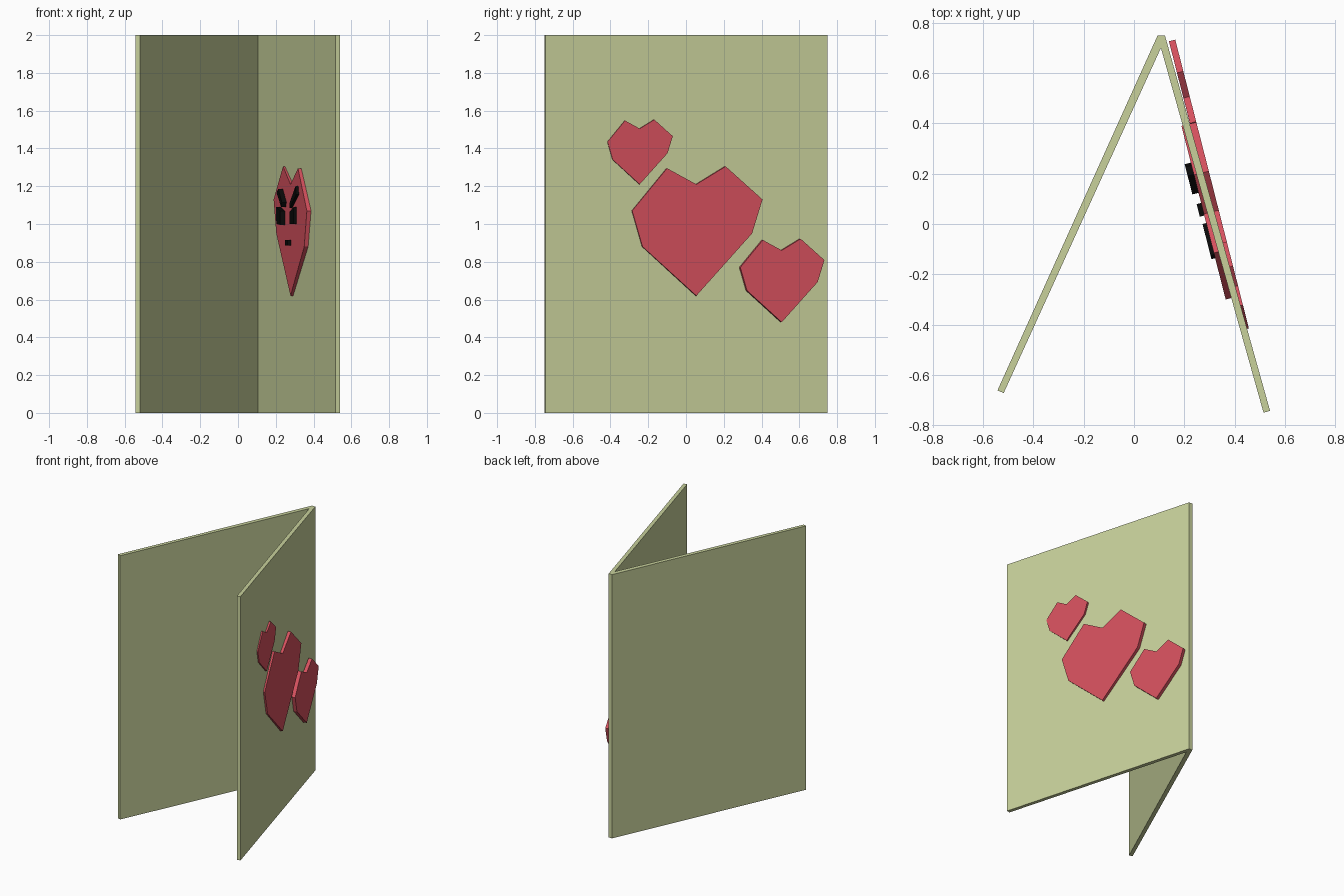
import bpy, bmesh
from mathutils import Vector

if "Cube" in bpy.data.objects:
    bpy.data.objects.remove(bpy.data.objects["Cube"])


def material(name, color):
    m = bpy.data.materials.new(name)
    m.diffuse_color = (*color, 1)
    m.use_nodes = True
    m.node_tree.nodes["Principled BSDF"].inputs["Base Color"].default_value = m.diffuse_color
    return m


GREEN = material("card_green", (0.58, 0.64, 0.33))
RED = material("heart_red", (0.66, 0.08, 0.11))
BLACK = material("face_black", (0.003, 0.003, 0.003))


def prism(name, points, offset, mat):
    """Extrude a flat outline of 3D points along an offset vector."""
    bm = bmesh.new()
    face = bm.faces.new([bm.verts.new(p) for p in points])
    ext = bmesh.ops.extrude_face_region(bm, geom=[face], use_keep_orig=True)
    verts = [v for v in ext["geom"] if isinstance(v, bmesh.types.BMVert)]
    bmesh.ops.translate(bm, vec=offset, verts=verts)
    bmesh.ops.recalc_face_normals(bm, faces=bm.faces)
    mesh = bpy.data.meshes.new(name)
    bm.to_mesh(mesh)
    bm.free()
    mesh.materials.append(mat)
    obj = bpy.data.objects.new(name, mesh)
    bpy.context.collection.objects.link(obj)
    return obj


# Folded card: V profile seen from above
card = [(-0.543, -0.662), (0.094, 0.75), (0.123, 0.75), (0.541, -0.743),
        (0.515, -0.75), (0.107, 0.70), (-0.518, -0.672)]
prism("folded_card", [(x, y, 0) for x, y in card], Vector((0, 0, 2)), GREEN)

# Hearts and face lie on planes slightly turned from the right-hand panel
SLOPE = 0.255
NORMAL = Vector((1, SLOPE, 0)).normalized()


def on_plane(outline, x_at_04):
    return [(x_at_04 + (0.4 - y) * SLOPE, y, z) for y, z in outline]


# Heart outline relative to its bottom tip
HEART = [(0, 0), (-0.285, 0.26), (-0.34, 0.45), (-0.155, 0.675),
         (0, 0.59), (0.155, 0.685), (0.35, 0.51), (0.295, 0.33)]
for name, y, z, s, thick in [("large_heart", 0.055, 0.62, 1, 0.061),
                             ("upper_heart", -0.245, 1.21, 0.5, 0.025),
                             ("lower_heart", 0.507, 0.48, 0.645, 0.026)]:
    outline = [(y + a * s, z + b * s) for a, b in HEART]
    prism(name, on_plane(outline, 0.249), -NORMAL * thick, RED)

# Face on the inner side: outline and how far it stands out
FACE = {
    "left_brow": ([(0.235, 1.165), (0.20, 1.185), (0.125, 1.115), (0.14, 1.09)], 0.022),
    "right_brow": ([(0.005, 1.085), (0.005, 1.11), (-0.12, 1.20), (-0.135, 1.155)], 0.012),
    "left_eye": ([(0.24, 1.00), (0.245, 1.09), (0.16, 1.07), (0.16, 0.995)], 0.022),
    "right_eye": ([(0.0, 1.00), (0.0, 1.065), (-0.08, 1.09), (-0.08, 1.00)], 0.012),
    "mouth": ([(0.085, 0.885), (0.085, 0.915), (0.035, 0.915), (0.035, 0.885)], 0.015),
}
for name, (outline, rise) in FACE.items():
    prism(name, on_plane(outline, 0.183 + 0.008), -NORMAL * (rise + 0.008), BLACK)
